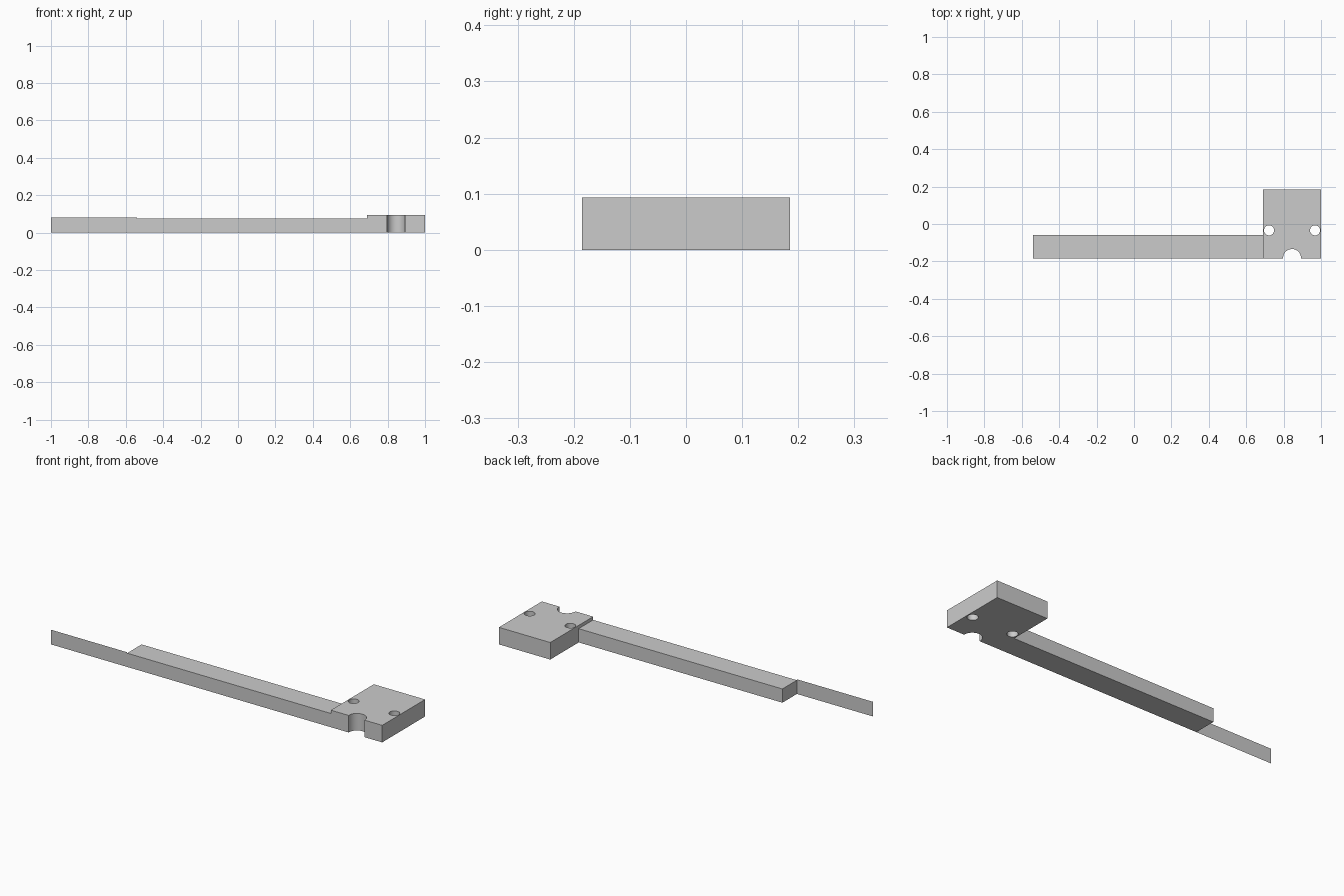
import bpy
import math

if "Cube" in bpy.data.objects:
    bpy.data.objects.remove(bpy.data.objects["Cube"], do_unlink=True)

# Single grey finish
grey = bpy.data.materials.new("plain_grey")
grey.use_nodes = True
colour = (0.6, 0.6, 0.6, 1)
grey.diffuse_color = colour
grey.node_tree.nodes["Principled BSDF"].inputs["Base Color"].default_value = colour

FRONT, BACK = -0.185, 0.185
BLOCK_LEFT, BLOCK_RIGHT, BLOCK_TOP = 0.69, 1.0, 0.093
ARM_END, ARM_BACK, ARM_TOP = -0.54, -0.06, 0.075


def box(name, x0, x1, y0, y1, z0, z1):
    bpy.ops.mesh.primitive_cube_add(
        size=1, location=((x0 + x1) / 2, (y0 + y1) / 2, (z0 + z1) / 2))
    obj = bpy.context.object
    obj.name = name
    obj.scale = (x1 - x0, y1 - y0, z1 - z0)
    bpy.ops.object.transform_apply(location=False, rotation=False, scale=True)
    obj.data.materials.append(grey)
    return obj


def drill(target, x, y, radius):
    """Cut a vertical round hole right through the target."""
    bpy.ops.mesh.primitive_cylinder_add(
        vertices=48, radius=radius, depth=0.4, location=(x, y, BLOCK_TOP / 2))
    cutter = bpy.context.object
    cutter.hide_render = True
    cutter.data.materials.append(grey)
    cut = target.modifiers.new("hole", 'BOOLEAN')
    cut.operation = 'DIFFERENCE'
    cut.solver = 'EXACT'
    cut.object = cutter
    bpy.context.view_layer.objects.active = target
    bpy.ops.object.modifier_apply(modifier=cut.name)
    bpy.data.objects.remove(cutter, do_unlink=True)


# Mounting block with two bolt holes and a round notch in its front
block = box("mounting_block", BLOCK_LEFT, BLOCK_RIGHT, FRONT, BACK, 0, BLOCK_TOP)
for hole_x in (0.722, 0.968):
    drill(block, hole_x, -0.034, 0.027)
drill(block, 0.845, -0.182, 0.048)
bpy.ops.object.select_all(action='DESELECT')
block.select_set(True)
bpy.context.view_layer.objects.active = block
bpy.ops.object.shade_smooth_by_angle(angle=math.radians(30))

# Long straight arm
box("arm", ARM_END, BLOCK_LEFT, FRONT, ARM_BACK, 0, ARM_TOP)

# Paper-thin blade, flush with the front of the arm
bpy.ops.mesh.primitive_plane_add(
    size=1, location=((ARM_END - 1) / 2, FRONT, 0.04), rotation=(math.pi / 2, 0, 0))
blade = bpy.context.object
blade.name = "blade"
blade.scale = (1 + ARM_END, 0.08, 1)
bpy.ops.object.transform_apply(location=False, rotation=True, scale=True)
blade.data.materials.append(grey)
